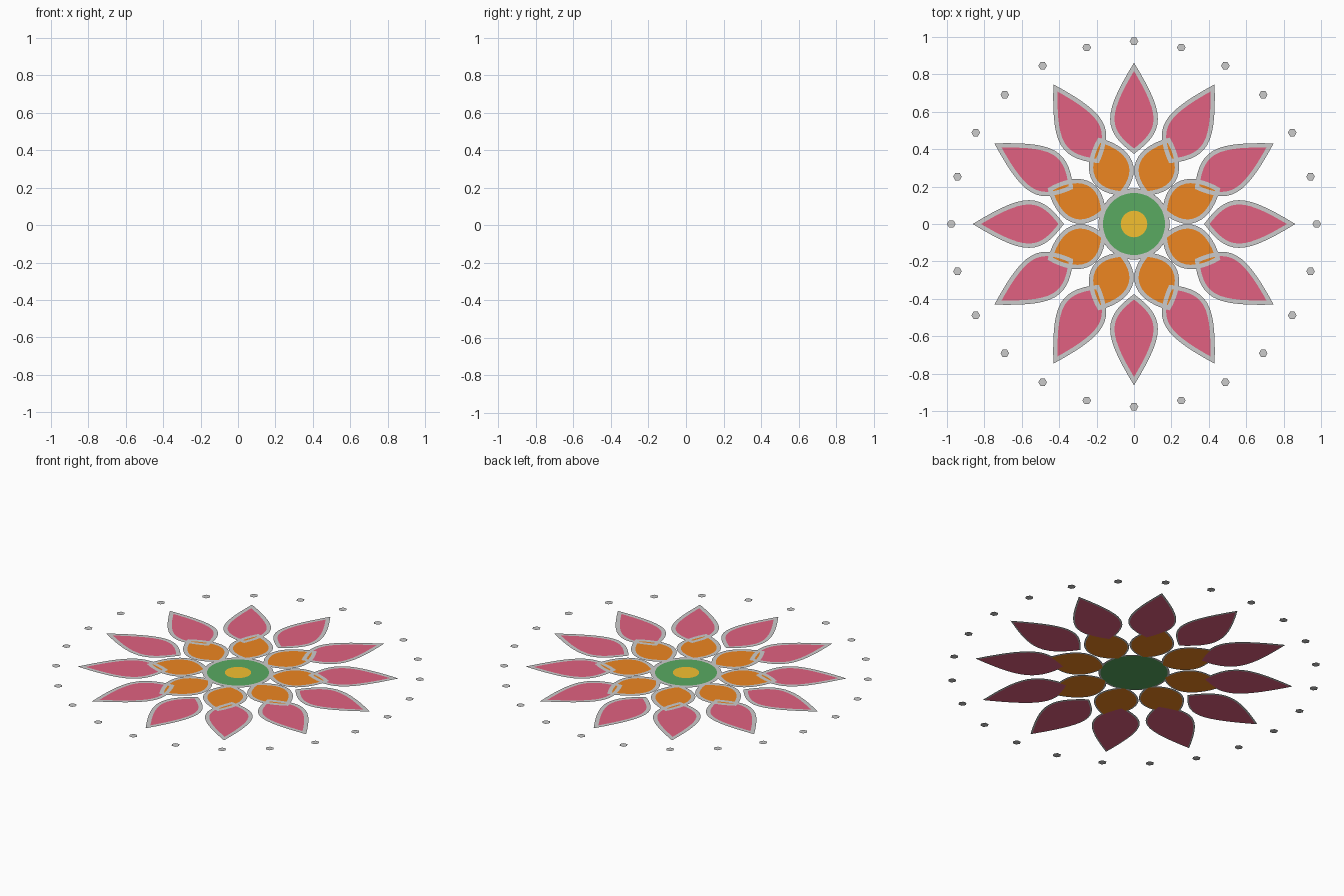
import bpy, bmesh, math
from mathutils import Vector, Matrix

if "Cube" in bpy.data.objects:
    bpy.data.objects.remove(bpy.data.objects["Cube"])


def material(name, rgb):
    m = bpy.data.materials.new(name)
    m.diffuse_color = (*rgb, 1)
    m.use_nodes = True
    m.node_tree.nodes["Principled BSDF"].inputs["Base Color"].default_value = m.diffuse_color
    return m


PINK = material("pink powder", (0.75, 0.12, 0.22))
ORANGE = material("orange powder", (0.85, 0.24, 0.015))
GREEN = material("green powder", (0.10, 0.40, 0.12))
YELLOW = material("yellow powder", (0.90, 0.53, 0.03))
Z_LINE = 0.003


def petal_outline(r0, r1, x1, x2, h, n=14):
    """Closed pointed petal along +x, one bezier side mirrored."""
    side = []
    for i in range(n + 1):
        t = i / n
        a, b, c, d = (1-t)**3, 3*t*(1-t)**2, 3*t*t*(1-t), t**3
        side.append(Vector((a*r0 + b*x1 + c*x2 + d*r1, -(b + c)*h)))
    return side + [Vector((p.x, -p.y)) for p in side[-2:0:-1]]


def circle(r, n=48):
    return [Vector((r*math.cos(2*math.pi*i/n), r*math.sin(2*math.pi*i/n))) for i in range(n)]


def inset(pts, dist):
    """Mitred inward offset of a counter-clockwise outline."""
    out = []
    for i, p in enumerate(pts):
        d0 = (p - pts[i-1]).normalized()
        d1 = (pts[(i+1) % len(pts)] - p).normalized()
        n0, n1 = Vector((-d0.y, d0.x)), Vector((-d1.y, d1.x))
        out.append(p + (n0 + n1) * dist / (1 + n0.dot(n1)))
    return out


def flat(name, pts, z, mat=None, hole=None, angles=(0,)):
    """Flat polygon, or a band when a hole outline is given, repeated by angle."""
    bm = bmesh.new()
    for ang in angles:
        rot = Matrix.Rotation(ang, 3, 'Z')
        ring = [bm.verts.new(rot @ Vector((p.x, p.y, z))) for p in pts]
        if hole is None:
            bm.faces.new(ring)
        else:
            inner = [bm.verts.new(rot @ Vector((p.x, p.y, z))) for p in hole]
            n = len(ring)
            for i in range(n):
                j = (i + 1) % n
                bm.faces.new((ring[i], ring[j], inner[j], inner[i]))
    me = bpy.data.meshes.new(name)
    bm.to_mesh(me)
    bm.free()
    ob = bpy.data.objects.new(name, me)
    bpy.context.collection.objects.link(ob)
    if mat:
        me.materials.append(mat)
    return ob


def petals(name, outline, z, mat, angles):
    flat(name, inset(outline, 0.009), z, mat, angles=angles)
    flat(name + "_border", outline, Z_LINE, hole=inset(outline, 0.023), angles=angles)


# Twelve outer petals and eight inner petals, each with a pale border
petals("outer_petals", petal_outline(0.375, 0.862, 0.50, 0.585, 0.170), 0.0, PINK,
       [math.radians(30*i) for i in range(12)])
petals("inner_petals", petal_outline(0.165, 0.500, 0.24, 0.38, 0.158), 0.001, ORANGE,
       [math.radians(22.5 + 45*i) for i in range(8)])

# Centre disc, its border ring and the small middle spot
flat("centre_disc", circle(0.18), 0.002, GREEN)
flat("centre_border", circle(0.19), Z_LINE, hole=circle(0.166))
flat("centre_spot", circle(0.071, 32), Z_LINE, YELLOW)

# Ring of 24 hexagonal dots, all facing the same way
bm = bmesh.new()
for k in range(24):
    a = math.radians(15*k)
    bm.faces.new([bm.verts.new((0.977*math.cos(a) + p.x, 0.977*math.sin(a) + p.y, Z_LINE))
                  for p in circle(0.023, 6)])
me = bpy.data.meshes.new("border_dots")
bm.to_mesh(me)
bm.free()
bpy.context.collection.objects.link(bpy.data.objects.new("border_dots", me))
